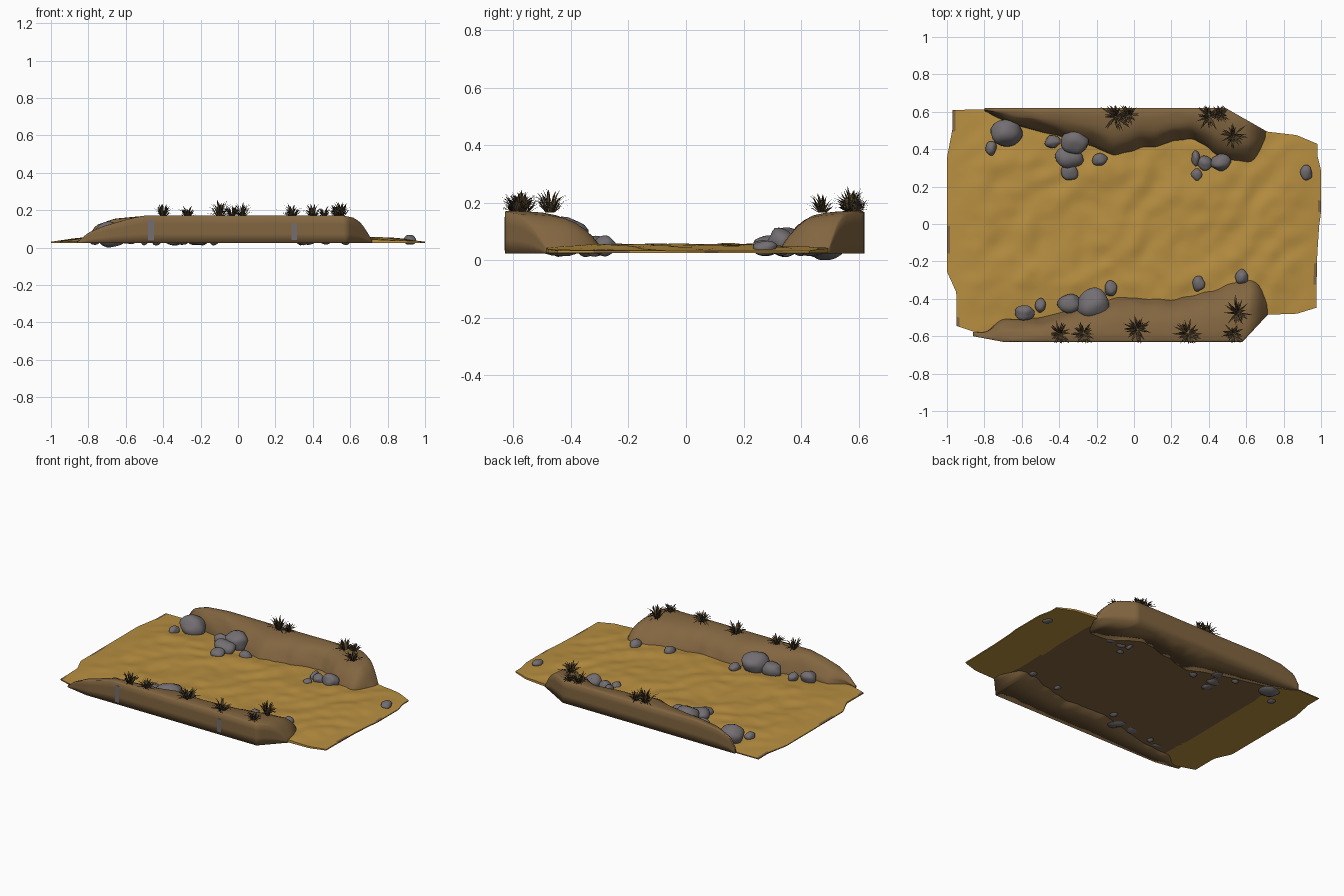
import bpy, bmesh, math, random
from mathutils import Vector, Matrix, noise

if "Cube" in bpy.data.objects:
    bpy.data.objects.remove(bpy.data.objects["Cube"])

random.seed(4)


def mat(name, r, g, b):
    m = bpy.data.materials.new(name)
    m.diffuse_color = (r, g, b, 1)
    m.use_nodes = True
    m.node_tree.nodes["Principled BSDF"].inputs["Base Color"].default_value = m.diffuse_color
    return m


SAND = mat("sand", 0.48, 0.275, 0.052)
EARTH = mat("brown_earth", 0.225, 0.132, 0.052)
STONE = mat("grey_stone", 0.17, 0.155, 0.165)
GRASS = mat("dry_grass", 0.085, 0.055, 0.024)


def lerp(table, x):
    """Piecewise linear lookup in a list of (x, value)."""
    if x <= table[0][0]:
        return table[0][1]
    for (x0, a), (x1, b) in zip(table, table[1:]):
        if x <= x1:
            return a + (b - a) * (x - x0) / (x1 - x0)
    return table[-1][1]


def soft(table, x, w=.02):
    """Lookup with rounded corners."""
    return sum(lerp(table, x + k * w) for k in (-1, 0, 1)) / 3


def finish(bm, name, mats, smooth=40):
    bmesh.ops.recalc_face_normals(bm, faces=bm.faces)
    me = bpy.data.meshes.new(name)
    bm.to_mesh(me)
    bm.free()
    for m in mats:
        me.materials.append(m)
    ob = bpy.data.objects.new(name, me)
    bpy.context.collection.objects.link(ob)
    if smooth:
        bpy.ops.object.select_all(action='DESELECT')
        ob.select_set(True)
        bpy.context.view_layer.objects.active = ob
        bpy.ops.object.shade_smooth_by_angle(angle=math.radians(smooth))
    return ob


# sandy ground: wavy sheet with an irregular outline and a flat underside
LO = [(-1, -.53), (-.95, -.545), (-.78, -.6), (-.7, -.622), (.57, -.622),
      (.7, -.485), (.87, -.48), (1, -.44)]
HI = [(-1, .61), (-.78, .612), (.48, .612), (.7, .495), (.87, .475), (1, .42)]
LEFT = [(-.6, -.95), (-.4, -.95), (-.3, -1), (.32, -1), (.48, -.97), (.62, -.97)]
RIGHT = [(-.48, .975), (-.2, .98), (0, .99), (.1, 1), (.4, 1), (.5, .98)]
FLOOR = 0.026


def ground_z(x, y):
    edge = min(1, max(0, (1 - abs(x)) / .2)) * min(1, max(0, (.62 - abs(y)) / .3))
    ripple = .003 * math.sin(22 * x - 26 * y + 5 * noise.noise((x * 3, y * 3, 0)))
    bump = .008 * noise.noise((x * 5, y * 5, 2)) + .005 * noise.noise((x * 13, y * 13, 5))
    return .032 + edge * (.02 + ripple + bump)


def make_ground():
    bm = bmesh.new()
    NX, NY = 120, 70
    top, low = {}, {}
    for i in range(NX + 1):
        for j in range(NY + 1):
            u, v = i / NX, j / NY
            y0 = -.58 + 1.16 * v
            x = lerp(LEFT, y0) * (1 - u) + lerp(RIGHT, y0) * u
            y = lerp(LO, x) * (1 - v) + lerp(HI, x) * v
            top[i, j] = bm.verts.new((x, y, ground_z(x, y)))
            low[i, j] = bm.verts.new((x, y, FLOOR))
    for i in range(NX):
        for j in range(NY):
            ring = ((i, j), (i + 1, j), (i + 1, j + 1), (i, j + 1))
            f = bm.faces.new([top[k] for k in ring])
            # bare earth shows in patches along the very edge
            c = f.calc_center_median()
            rim_face = i in (0, NX - 1) or (j in (0, NY - 1) and c.x > .7)
            f.material_index = int(rim_face and noise.noise((c.x * 4, c.y * 6, 1)) > .12)
            # underside is bare earth except at both ends
            f = bm.faces.new([low[k] for k in reversed(ring)])
            c = f.calc_center_median()
            f.material_index = int(abs(c.x) < .68)
    rim = [(i, 0) for i in range(NX)] + [(NX, j) for j in range(NY)] + \
          [(i, NY) for i in range(NX, 0, -1)] + [(0, j) for j in range(NY, 0, -1)]
    for a, b in zip(rim, rim[1:] + rim[:1]):
        f = bm.faces.new((top[a], low[a], low[b], top[b]))
        c = f.calc_center_median()
        f.material_index = int(noise.noise((c.x * 4, c.y * 6, 1)) > .12)
    finish(bm, "sandy_ground", [SAND, EARTH])


make_ground()

# earth banks: a rounded section swept along x, sheer on the outside
SECTION = [(0, 0), (.05, .18), (.12, .38), (.21, .58), (.32, .76), (.45, .89),
           (.6, .96), (.78, .99), (.97, 1), (1, .97), (1, .7), (1, .35), (1, 0)]
FRONT_FOOT = [(-.86, .59), (-.8, .575), (-.7, .51), (-.5, .5), (-.35, .46), (-.2, .42),
              (-.1, .385), (.2, .4), (.4, .36), (.52, .305), (.64, .295), (.69, .34), (.72, .44)]
FRONT_OUT = [(-.86, .6), (-.7, .63), (.58, .63), (.72, .48)]
BACK_FOOT = [(-.8, .605), (-.7, .55), (-.5, .49), (-.4, .47), (-.25, .42), (-.1, .36),
             (.1, .41), (.3, .455), (.38, .42), (.45, .355), (.55, .325), (.65, .335),
             (.68, .41), (.71, .47)]
BACK_OUT = [(-.8, .62), (.49, .62), (.71, .495)]
FRONT_H = [(-.86, .03), (-.8, .08), (-.72, .115), (-.6, .15), (-.5, .172), (.56, .172),
           (.62, .16), (.66, .13), (.69, .085), (.72, .035)]
BACK_H = [(-.8, .06), (-.76, .12), (-.66, .155), (-.5, .17), (.55, .172),
          (.61, .16), (.65, .13), (.68, .085), (.71, .035)]


def make_bank(name, side, foot, out, height):
    bm = bmesh.new()
    N, rings = 90, []
    x0, x1 = height[0][0], height[-1][0]
    for i in range(N + 1):
        x = x0 + (x1 - x0) * i / N
        yi = soft(foot, x) + .014 * noise.noise((x * 12, side, 0))
        yo, h = lerp(out, x), lerp(height, x)
        yi = min(yi, yo - .008)
        ring = []
        for k, (t, s) in enumerate(SECTION):
            base = .035 if k < 6 else .024
            z = base + max(0, h - base) * s
            wob = .012 * noise.noise((x * 7, t * 4, side * 3)) if 0 < k < 8 else 0
            ring.append(bm.verts.new((x, side * (yi + (yo - yi) * t + wob), z)))
        ring.append(bm.verts.new((x, side * yi, .024)))
        rings.append(ring)
    for a, b in zip(rings, rings[1:]):
        for k in range(len(a)):
            n = (k + 1) % len(a)
            f = bm.faces.new((a[k], a[n], b[n], b[k]))
    bm.faces.new(rings[0])
    bm.faces.new(rings[-1])
    finish(bm, name, [EARTH], 100)


make_bank("front_bank", -1, FRONT_FOOT, FRONT_OUT, FRONT_H)
make_bank("back_bank", 1, BACK_FOOT, BACK_OUT, BACK_H)

# thin stone seams showing in the sheer front face
for n, (x, w, z0, z1) in enumerate([(-.465, .03, .035, .15), (.3, .03, .04, .13)]):
    bm = bmesh.new()
    bmesh.ops.create_cube(bm, size=1, matrix=Matrix.Translation((x, -.629, (z0 + z1) / 2))
                          @ Matrix.Diagonal((w, .005, z1 - z0, 1)))
    finish(bm, f"stone_seam_{n + 1}", [STONE], 0)

# rocks: x, y, half width, half depth, half height, centre height
ROCKS = [(-.68, .487, .085, .072, .066, .072), (-.765, .405, .03, .038, .028, .05),
         (-.435, .44, .04, .034, .03, .07), (-.315, .44, .073, .068, .055, .09),
         (-.345, .355, .075, .058, .045, .07), (-.345, .28, .047, .047, .03, .055),
         (-.185, .345, .042, .034, .03, .055), (.33, .35, .022, .042, .03, .055),
         (.335, .265, .028, .03, .02, .05), (.38, .325, .04, .038, .03, .06),
         (.465, .33, .055, .045, .042, .07), (.92, .275, .033, .04, .022, .046),
         (-.585, -.475, .05, .04, .035, .07), (-.5, -.435, .028, .038, .028, .06),
         (-.345, -.425, .063, .05, .042, .075), (-.215, -.43, .088, .085, .066, .088),
         (-.125, -.345, .034, .042, .03, .058), (.345, -.32, .032, .04, .03, .055),
         (.575, -.285, .036, .04, .028, .055)]
for n, (x, y, rx, ry, rz, z) in enumerate(ROCKS):
    bm = bmesh.new()
    bmesh.ops.create_icosphere(bm, subdivisions=3, radius=1)
    sink = z - (.002 if n == 0 else .015)   # the rocks poke through the underside
    for v in bm.verts:
        p = v.co.copy()
        p *= 1 + .22 * noise.noise(p * 1.1 + Vector((n * 5.3, 0, 0)))
        v.co = Vector((x + p.x * rx, y + p.y * ry,
                       max(0, z + p.z * (rz if p.z > 0 else sink))))
    finish(bm, f"rock_{n + 1}", [STONE], 60)

# grass tufts: x, y, spread
TUFTS = [(-.1, .575, .08), (-.03, .585, .055), (.4, .575, .065), (.46, .585, .05),
         (.53, .475, .065), (-.4, -.585, .065), (-.27, -.585, .06), (.02, -.565, .075),
         (.29, -.585, .068), (.53, -.585, .055), (.55, -.475, .078)]
for n, (x, y, r) in enumerate(TUFTS):
    bm = bmesh.new()
    for k in range(44):
        a = random.uniform(0, math.tau)
        tilt = random.uniform(.2, 1.45)
        length = r * random.uniform(.75, 1.2)
        out = Vector((math.cos(a), math.sin(a), 0))
        across = Vector((-out.y, out.x, 0)) * .0045
        base = Vector((x, y, .166)) + out * random.uniform(0, .25) * r
        mid = base + (out * math.sin(tilt) * .5 + Vector((0, 0, math.cos(tilt) * .6 + .12))) * length
        tip = base + (out * math.sin(tilt) + Vector((0, 0, math.cos(tilt)))) * length
        tip.y = max(-.64, min(.635, tip.y))
        b0, b1, m0, m1, t = [bm.verts.new(p) for p in (
            base - across * .7, base + across * .7, mid - across, mid + across, tip)]
        bm.faces.new((b0, b1, m1, m0))
        bm.faces.new((m0, m1, t))
    finish(bm, f"grass_tuft_{n + 1}", [GRASS], 0)
